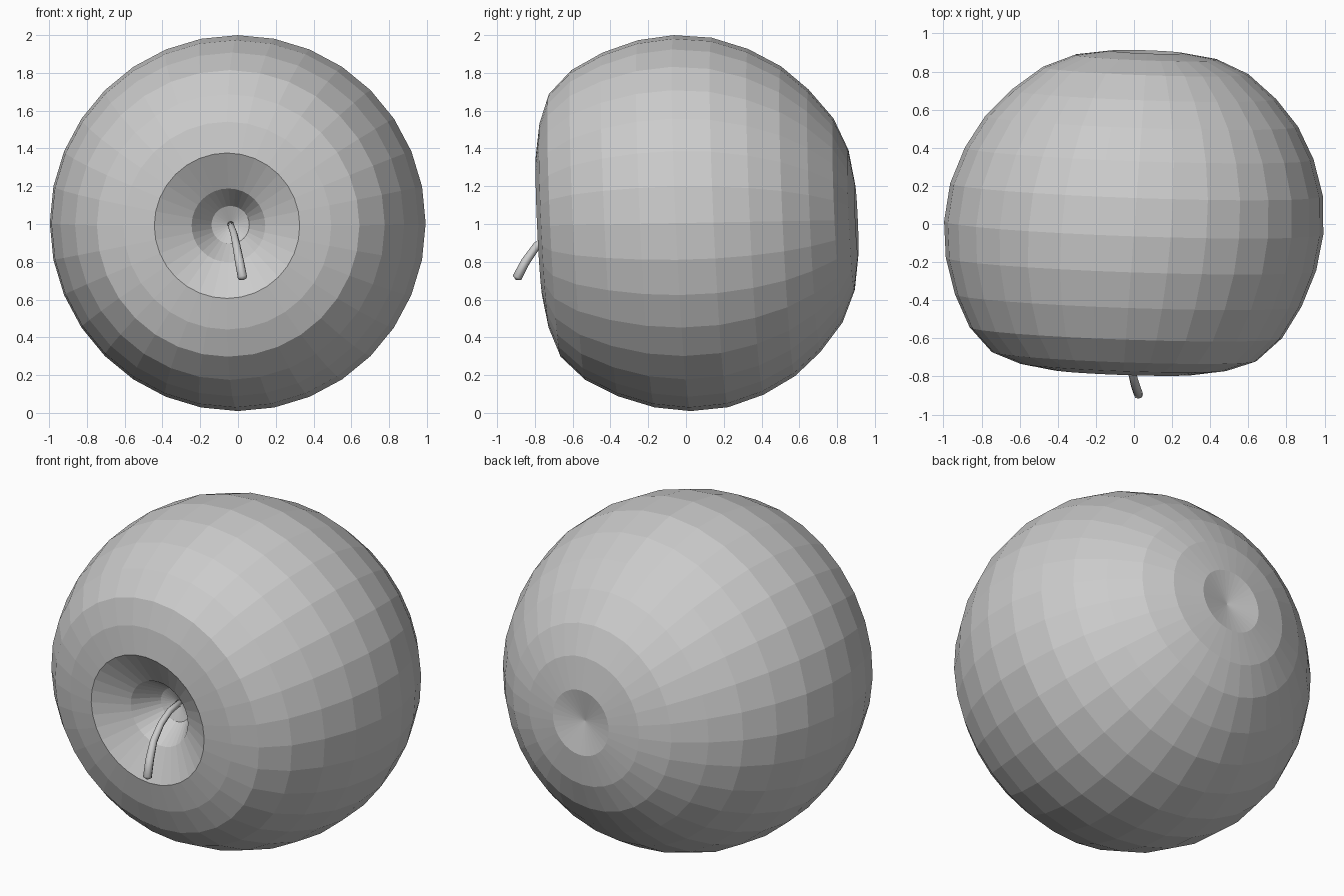
import bpy, bmesh
from math import sin, cos, pi
from mathutils import Vector

if "Cube" in bpy.data.objects:
    bpy.data.objects.remove(bpy.data.objects["Cube"])


def finish(bm, name):
    bmesh.ops.recalc_face_normals(bm, faces=bm.faces)
    me = bpy.data.meshes.new(name)
    bm.to_mesh(me)
    bm.free()
    ob = bpy.data.objects.new(name, me)
    bpy.context.collection.objects.link(ob)
    return ob


def skin(bm, rings, start=None, end=None):
    """Join rings of points with quads and close both ends with fans."""
    loops = [[bm.verts.new(p) for p in ring] for ring in rings]
    n = len(loops[0])
    for a, b in zip(loops, loops[1:]):
        for i in range(n):
            j = (i + 1) % n
            bm.faces.new((a[i], a[j], b[j], b[i]))
    for loop, tip in ((loops[0], start), (loops[-1], end)):
        pole = bm.verts.new(tip)
        for i in range(n):
            bm.faces.new((loop[i], loop[(i + 1) % n], pole))


# Fruit body: (radius, y) profile around a slightly leaning axis
SIDES = 32
profile = [(.10, -.535), (.195, -.675), (.385, -.775), (.55, -.748), (.695, -.695),
           (.82, -.57), (.91, -.40), (.972, -.21), (.995, -.02), (.978, .18),
           (.915, .37), (.82, .54), (.695, .68), (.54, .805), (.375, .875), (.19, .903)]


def body_point(r, y, a):
    x, z = r * sin(a), r * cos(a)
    return Vector((x + .075 * y, y - .035 * x - .045 * z, 1.005 + .018 * y + z))


bm = bmesh.new()
rings = [[body_point(r, y, 2 * pi * i / SIDES) for i in range(SIDES)] for r, y in profile]
skin(bm, rings, body_point(0, -.495, 0), body_point(0, .865, 0))
finish(bm, "fruit_body")

# Stem: tapered tube bending down out of the dimple
path = [Vector(p) for p in ((-.04, -.47, 1.0), (-.035, -.60, .985), (-.022, -.70, .95),
                            (-.008, -.79, .885), (.008, -.85, .80), (.024, -.895, .715))]
radii = [.018, .018, .019, .021, .024, .025]
rings = []
for k, (p, r) in enumerate(zip(path, radii)):
    t = (path[min(k + 1, 5)] - path[max(k - 1, 0)]).normalized()
    u = t.cross(Vector((1, 0, 0))).normalized()
    v = t.cross(u)
    rings.append([p + r * (u * cos(2 * pi * i / 8) + v * sin(2 * pi * i / 8)) for i in range(8)])
bm = bmesh.new()
skin(bm, rings, path[0], path[-1] + Vector((.002, -.005, -.012)))
stem = finish(bm, "stem")
for f in stem.data.polygons:
    f.use_smooth = True
